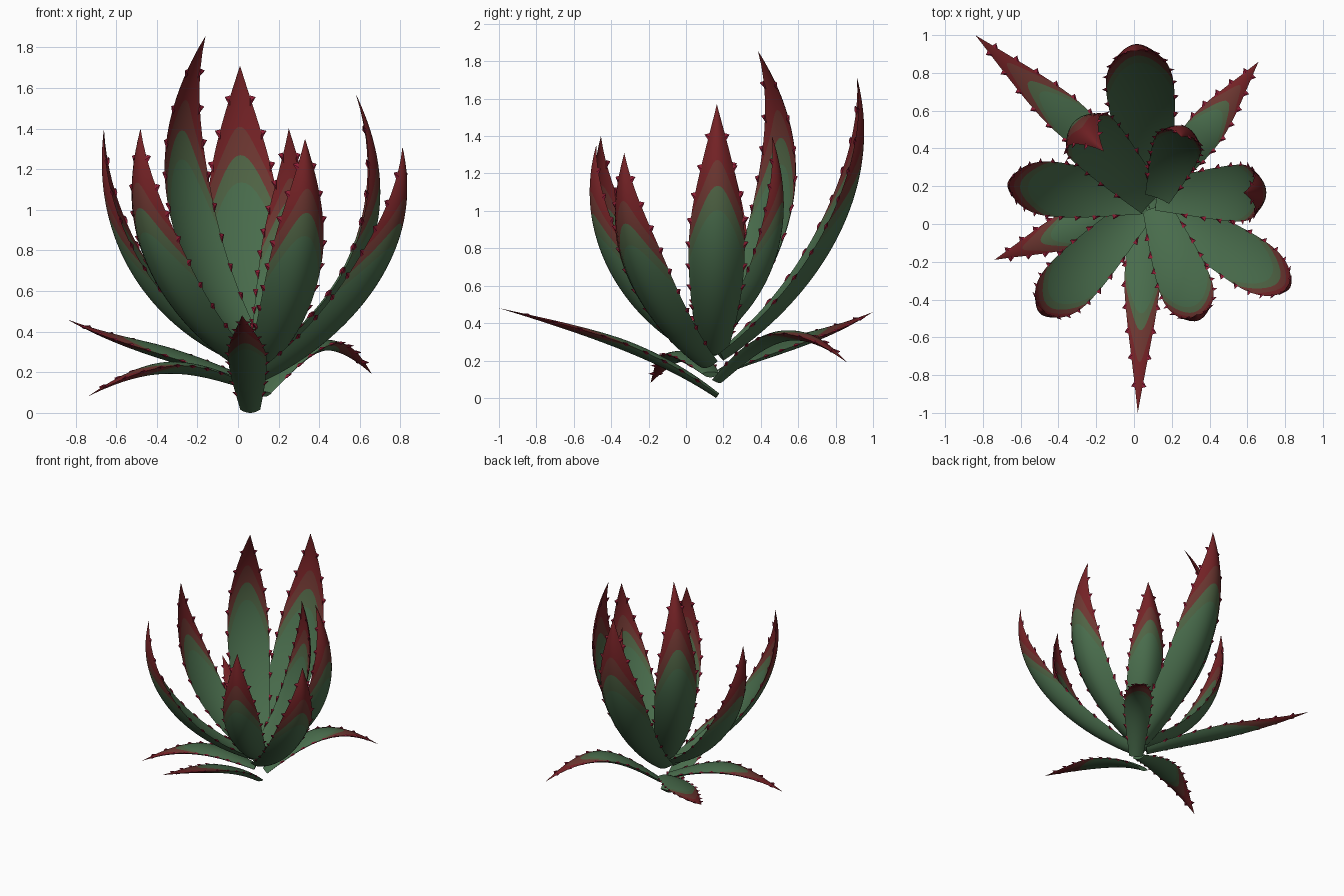
import bpy, bmesh, math
from mathutils import Vector

if "Cube" in bpy.data.objects:
    bpy.data.objects.remove(bpy.data.objects["Cube"])

def material(name, rgb):
    m = bpy.data.materials.new(name)
    m.diffuse_color = (*rgb, 1)
    m.use_nodes = True
    m.node_tree.nodes["Principled BSDF"].inputs["Base Color"].default_value = m.diffuse_color
    return m

MATS = [material("leaf green", (0.066, 0.15, 0.072)),
        material("olive green", (0.078, 0.125, 0.058)),
        material("russet brown", (0.15, 0.037, 0.03)),
        material("tip red", (0.175, 0.016, 0.019)),
        material("tooth crimson", (0.27, 0.012, 0.035))]

ROWS, COLS = 60, 14      # mesh resolution along / across a leaf

def bezier(p, t):
    s = 1 - t
    k = (s**3, 3*s*s*t, 3*s*t*t, t**3)
    dk = (-3*s*s, 3*s*s - 6*s*t, 6*s*t - 3*t*t, 3*t*t)
    return [sum(a*q[i] for a, q in zip(w, p)) for w in (k, dk) for i in (0, 1)]

def leaf(name, base, tip, z0, p1, p2, width, taper, cup, thick, bands):
    """Channelled leaf along a bent spine from base to tip, with edge teeth."""
    b = Vector((base[0], base[1], 0))
    flat = Vector((tip[0], tip[1], 0)) - b
    reach, d = flat.length, flat.normalized()
    side = Vector((-d.y, d.x, 0))
    path = [(0, z0), p1, p2, (reach, tip[2])]

    def frame(t):
        r, z, dr, dz = bezier(path, t)
        n = math.hypot(dr, dz)
        dr, dz = dr/n, dz/n
        up = Vector((0, 0, 1))
        if t < 0.5:
            w = 0.52 + 0.48*math.sin(math.pi*t)
        else:
            w = math.cos(math.pi/2*((t - 0.5)/0.5)**taper)
        return (b + d*r + Vector((0, 0, z)), d*dr + up*dz, up*dr - d*dz,
                max(w, 0.0)*width/2)

    # rows sag towards the base at the edges, so colour bands follow them
    bm = bmesh.new()
    rings = []
    for i in range(ROWS):
        s = i/ROWS
        sag = 0.22*min(1, 1.5*s, 6.4*s*(1 - s))
        ring = []
        for j in range(2*COLS):          # underside, then upper side
            u = -1 + 2*j/COLS if j <= COLS else 3 - 2*j/COLS
            c, tan, nor, h = frame(s - sag*abs(u)**2.3)
            v = cup*u*u + (thick*(1 - u*u) if j > COLS else 0)
            ring.append(bm.verts.new(c + side*(u*h) + nor*(v*h)))
        rings.append(ring)
    point = bm.verts.new(frame(1)[0])

    n = 2*COLS
    for i in range(ROWS):
        colour = sum((i + 0.5)/ROWS > x for x in bands)
        for j in range(n):
            k = (j + 1) % n
            if i < ROWS - 1:
                f = bm.faces.new((rings[i][j], rings[i][k], rings[i+1][k], rings[i+1][j]))
            else:
                f = bm.faces.new((rings[i][j], rings[i][k], point))
            f.material_index = colour
    bm.faces.new(rings[0])

    # small flat teeth along both edges
    size = 0.075 + 0.07*width
    for q in range(9):
        c, tan, nor, h = frame(0.13 + 0.097*q)
        for sg in (-1, 1):
            e = c + side*(sg*(h - 0.006)) + nor*(cup*h)
            ring = [bm.verts.new(e + tan*(a*size*0.27) + nor*(o*size*0.1))
                    for a, o in ((-1, 0), (0, -1), (1, 0), (0, 1))]
            apex = bm.verts.new(e + side*(sg*size*0.27) + tan*(size*0.2) + nor*(size*0.05))
            for a in range(4):
                bm.faces.new((ring[a], ring[(a+1) % 4], apex)).material_index = 4
            bm.faces.new(ring).material_index = 4

    bmesh.ops.recalc_face_normals(bm, faces=bm.faces)
    me = bpy.data.meshes.new(name)
    bm.to_mesh(me)
    bm.free()
    for m in MATS:
        me.materials.append(m)
    ob = bpy.data.objects.new(name, me)
    bpy.context.collection.objects.link(ob)
    bpy.ops.object.select_all(action='DESELECT')
    ob.select_set(True)
    bpy.context.view_layer.objects.active = ob
    bpy.ops.object.shade_smooth_by_angle(angle=math.radians(40))

# spreading lower leaves: base xy, tip xyz, base height, two spine handles (reach, z)
low = [
    ("low_leaf_back_left", (0.05, 0.21), (-0.84, 1.0, 0.46), 0.13, (0.35, 0.23), (0.75, 0.28), 0.20),
    ("low_leaf_back_right", (0.13, 0.18), (0.66, 0.86, 0.19), 0.08, (0.3, 0.29), (0.5, 0.41), 0.20),
    ("low_leaf_left", (0.06, 0.13), (-0.74, -0.19, 0.08), 0.11, (0.3, 0.2), (0.5, 0.25), 0.20),
    ("low_leaf_front", (0.06, 0.16), (0.02, -1.0, 0.48), 0.0, (0.27, 0.18), (0.6, 0.31), 0.19),
]
for a in low:
    leaf(*a, 0.8, 0.4, 0.6, (0.65, 0.72, 0.83))

# upright leaves curving outwards, then up
tall = [
    ("tall_leaf_back", (0.09, 0.2), (0.01, 0.915, 1.71), 0.2, (0.5, 0.52), (0.88, 1.1), 0.36),
    ("tall_leaf_back_left", (0.08, 0.13), (-0.16, 0.385, 1.855), 0.25, (0.45, 0.6), (0.83, 1.25), 0.31),
    ("inner_leaf_back_right", (0.13, 0.15), (0.25, 0.46, 1.4), 0.3, (0.3, 0.5), (0.5, 0.9), 0.26),
    ("tall_leaf_front_left", (0.05, 0.1), (-0.48, -0.455, 1.4), 0.2, (0.5, 0.4), (0.9, 0.85), 0.29),
    ("tall_leaf_left", (0.06, 0.13), (-0.66, 0.21, 1.4), 0.22, (0.45, 0.38), (0.8, 0.8), 0.29),
    ("tall_leaf_right", (0.13, 0.15), (0.58, 0.165, 1.57), 0.23, (0.45, 0.48), (0.75, 0.95), 0.30),
    ("tall_leaf_front_right", (0.13, 0.1), (0.81, -0.33, 1.31), 0.16, (0.45, 0.34), (0.92, 0.78), 0.28),
    ("tall_leaf_front", (0.12, 0.08), (0.33, -0.48, 1.35), 0.22, (0.4, 0.38), (0.74, 0.85), 0.28),
]
for a in tall:
    leaf(*a, 1.08, 0.55, 0.38, (0.67, 0.745, 0.84))
